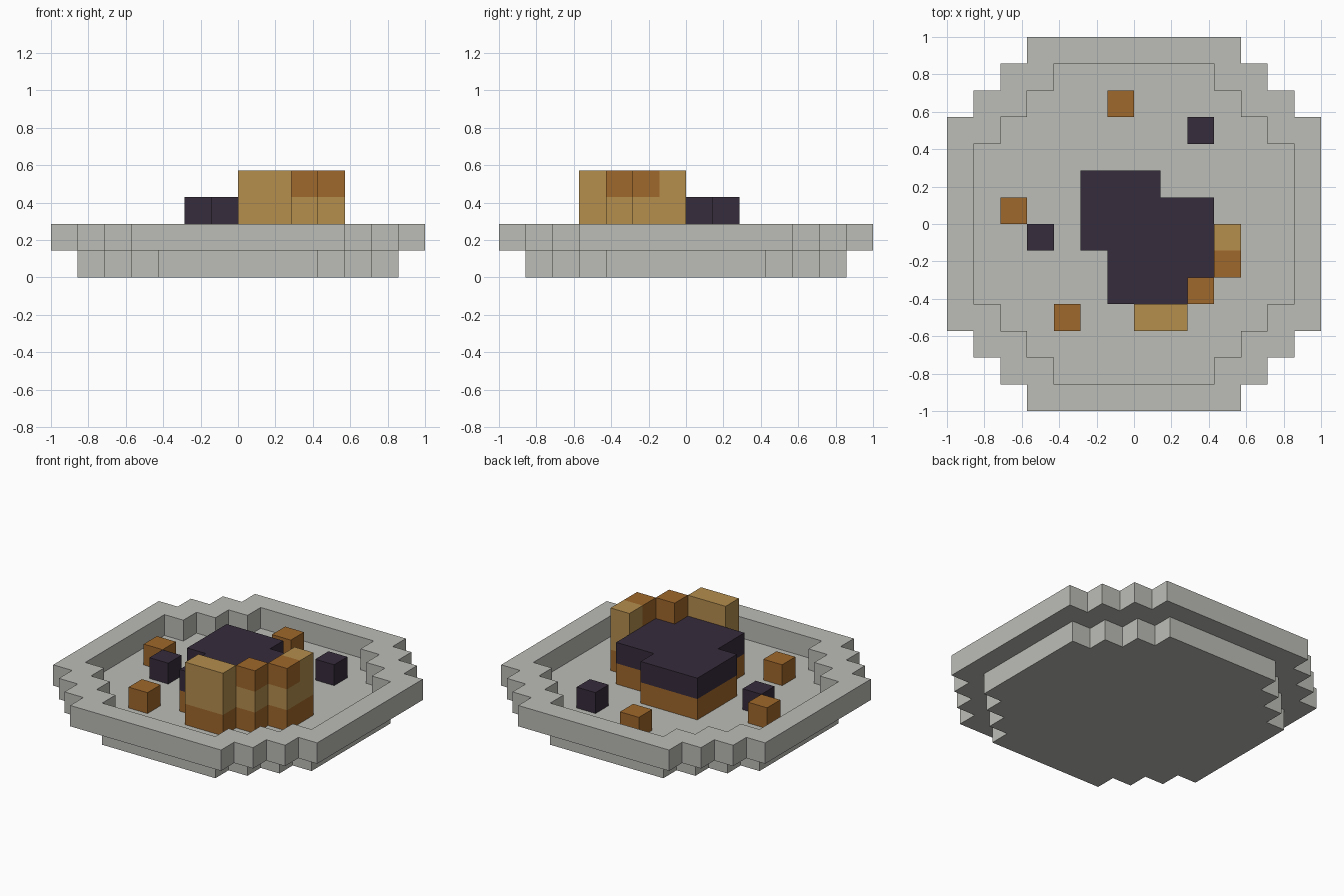
import bpy
import bmesh

cube = bpy.data.objects.get("Cube")
if cube:
    bpy.data.objects.remove(cube, do_unlink=True)

U = 1 / 7  # edge length of one block


def material(name, rgb):
    m = bpy.data.materials.new(name)
    m.use_nodes = True
    m.diffuse_color = (*rgb, 1)
    bsdf = m.node_tree.nodes["Principled BSDF"]
    bsdf.inputs["Base Color"].default_value = (*rgb, 1)
    bsdf.inputs["Roughness"].default_value = 0.9
    return m


GREY = material("stone grey", (0.503, 0.509, 0.474))
DARK = material("charred purple", (0.037, 0.025, 0.045))
BROWN = material("rust brown", (0.352, 0.138, 0.025))
TAN = material("golden tan", (0.462, 0.271, 0.076))


def loft(name, loops, mat):
    """Skin a stack of (outline, height) loops and cap both ends; units are blocks."""
    bm = bmesh.new()
    rings = [[bm.verts.new((x * U, y * U, z * U)) for x, y in pts] for pts, z in loops]
    n = len(rings[0])
    for a, b in zip(rings, rings[1:]):
        for i in range(n):
            j = (i + 1) % n
            bm.faces.new((a[i], a[j], b[j], b[i]))
    bm.faces.new(rings[0][::-1])
    bm.faces.new(rings[-1])
    mesh = bpy.data.meshes.new(name)
    bm.to_mesh(mesh)
    bm.free()
    mesh.materials.append(mat)
    obj = bpy.data.objects.new(name, mesh)
    bpy.context.collection.objects.link(obj)
    return obj


def block(name, x0, x1, y0, y1, z0, z1, mat):
    pts = [(x0, y0), (x1, y0), (x1, y1), (x0, y1)]
    return loft(name, [(pts, z0), (pts, z1)], mat)


def stepped_round(n):
    """Stepped circle outline of half width n, counter-clockwise."""
    quarter = [(n, n - 3), (n - 1, n - 3), (n - 1, n - 2), (n - 2, n - 2),
               (n - 2, n - 1), (n - 3, n - 1), (n - 3, n)]
    pts = []
    for _ in range(4):
        pts += quarter
        quarter = [(-y, x) for x, y in quarter]
    return pts


# Shallow dish: foot, overhanging rim, inner wall, floor
foot, rim = stepped_round(6), stepped_round(7)
loft("dish", [(foot, 0), (foot, 1), (rim, 1), (rim, 2), (foot, 2), (foot, 1)], GREY)

# Central mound: brown base under a dark top
mound = [(-2, -1), (-1, -1), (-1, -3), (2, -3), (2, -2), (3, -2),
         (3, 1), (1, 1), (1, 2), (-2, 2)]
loft("mound_base", [(mound, 1), (mound, 2)], BROWN)
loft("mound_top", [(mound, 2), (mound, 3)], DARK)

# Stepped wall around the front left of the mound: footprint and colour of top block
wall = [("front", 0, 2, -4, -3, TAN),
        ("corner", 2, 3, -3, -2, BROWN),
        ("side_front", 3, 4, -2, -1, BROWN),
        ("side_back", 3, 4, -1, 0, TAN)]
for label, x0, x1, y0, y1, top in wall:
    for part, z, mat in (("base", 1, BROWN), ("middle", 2, TAN), ("top", 3, top)):
        block(f"wall_{label}_{part}", x0, x1, y0, y1, z, z + 1, mat)

# Loose cubes on the dish floor
for i, (x, y, mat) in enumerate([(-1, 4, BROWN), (-5, 0, BROWN), (-3, -4, BROWN),
                                 (2, 3, DARK), (-4, -1, DARK)], 1):
    block(f"loose_cube_{i}", x, x + 1, y, y + 1, 1, 2, mat)
